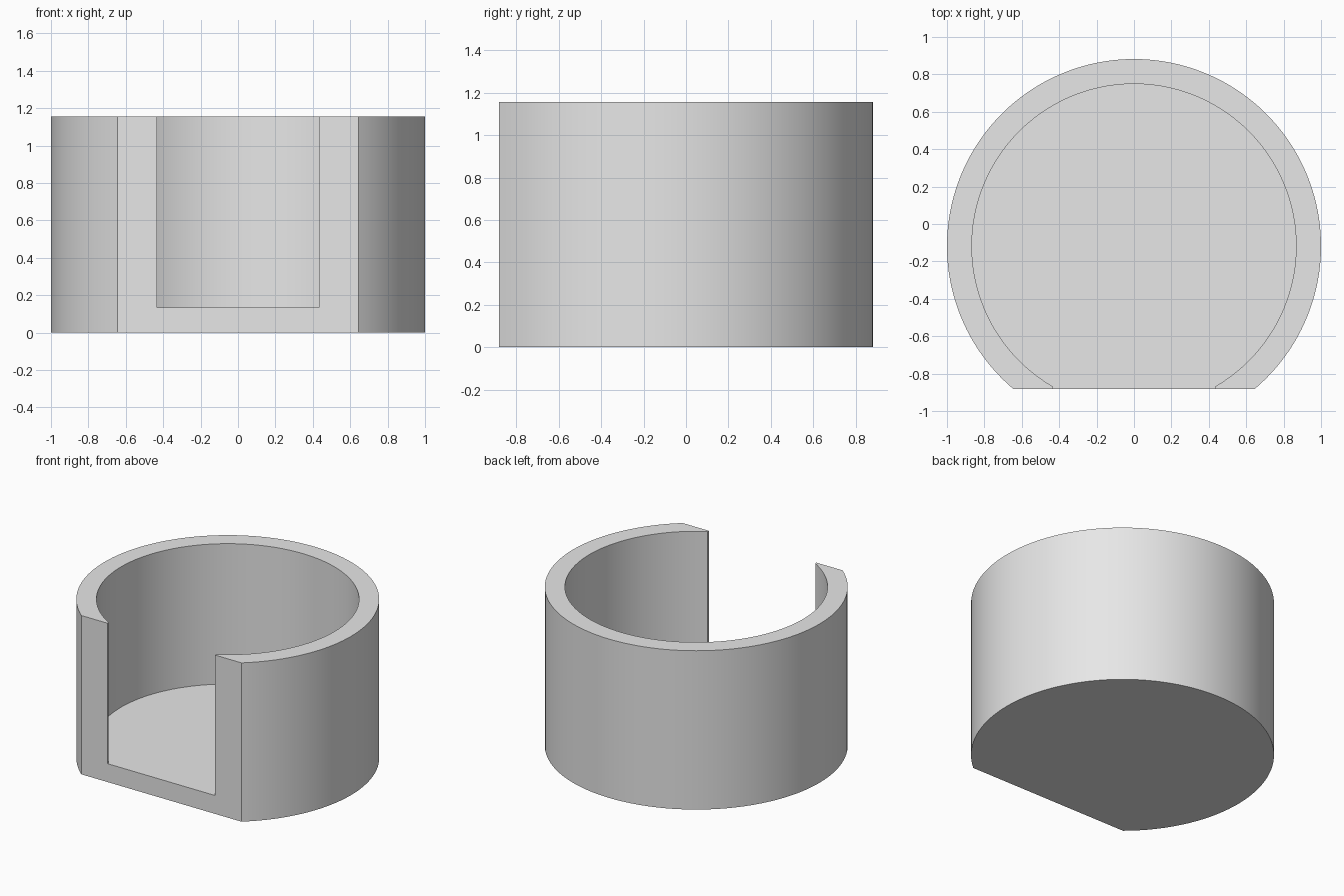
import bpy, bmesh, math

if "Cube" in bpy.data.objects:
    bpy.data.objects.remove(bpy.data.objects["Cube"])

R_OUT, R_IN = 1.0, 0.867       # outer and inner radii
CY = -0.118                    # centre of the round, in y
FRONT = -0.882                 # flat front plane
HEIGHT, FLOOR = 1.157, 0.134


def arc(radius, start, steps):
    """Points counter-clockwise, symmetric about the y axis, open at the front."""
    end = math.pi - start
    return [(radius * math.cos(start + (end - start) * i / steps),
             CY + radius * math.sin(start + (end - start) * i / steps))
            for i in range(steps + 1)]


def prism(name, outline, z0, z1):
    bm = bmesh.new()
    face = bm.faces.new([bm.verts.new((x, y, z0)) for x, y in outline])
    top = bmesh.ops.extrude_face_region(bm, geom=[face])["geom"]
    bmesh.ops.translate(bm, vec=(0, 0, z1 - z0),
                        verts=[v for v in top if isinstance(v, bmesh.types.BMVert)])
    bmesh.ops.recalc_face_normals(bm, faces=bm.faces)
    mesh = bpy.data.meshes.new(name)
    bm.to_mesh(mesh)
    bm.free()
    obj = bpy.data.objects.new(name, mesh)
    bpy.context.collection.objects.link(obj)
    return obj


# Round holder body with a flat front
holder = prism("round_holder", arc(R_OUT, math.asin((FRONT - CY) / R_OUT), 120), 0, HEIGHT)
grey = bpy.data.materials.new("light grey")
grey.diffuse_color = (0.8, 0.8, 0.8, 1)
grey.use_nodes = True
grey.node_tree.nodes["Principled BSDF"].inputs["Base Color"].default_value = grey.diffuse_color
holder.data.materials.append(grey)

# Round pocket running straight out through the front opening
pocket = arc(R_IN, math.radians(-60), 120)
half = pocket[0][0]
pocket += [(-half, FRONT - 0.3), (half, FRONT - 0.3)]
cutter = prism("pocket_cutter", pocket, FLOOR, HEIGHT + 0.3)
cutter.hide_render = True

cut = holder.modifiers.new("pocket", 'BOOLEAN')
cut.operation = 'DIFFERENCE'
cut.solver = 'EXACT'
cut.object = cutter

bpy.ops.object.select_all(action='DESELECT')
bpy.context.view_layer.objects.active = holder
holder.select_set(True)
bpy.ops.object.modifier_apply(modifier=cut.name)
bpy.data.objects.remove(cutter)
bpy.ops.object.shade_smooth_by_angle(angle=math.radians(25))
